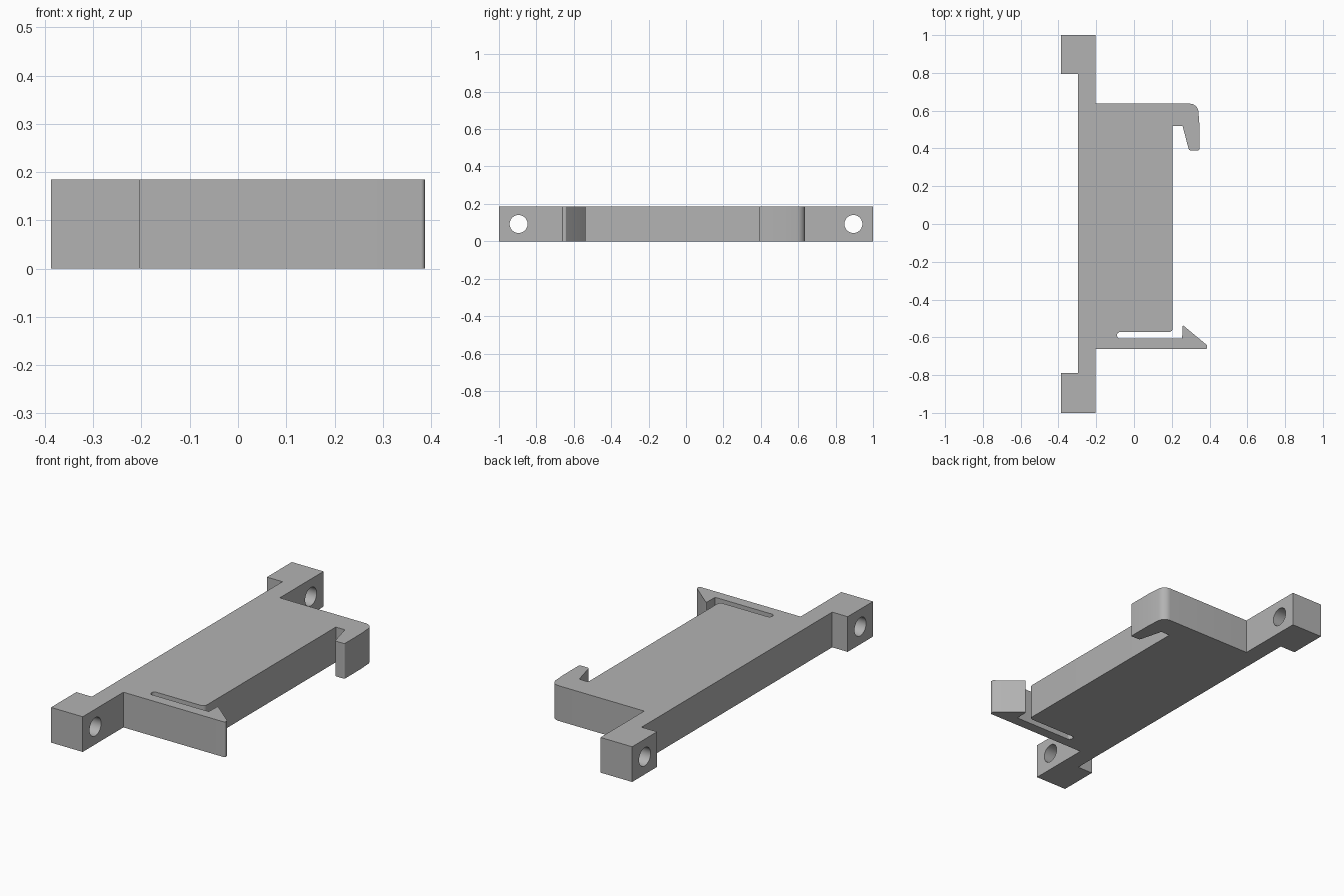
import bpy
import bmesh
import math
from mathutils import Vector

cube = bpy.data.objects.get("Cube")
if cube:
    bpy.data.objects.remove(cube, do_unlink=True)

HEIGHT = 0.185
HOLE_Y = 0.895
HOLE_RADIUS = 0.048

grey = bpy.data.materials.new("plain grey")
grey.use_nodes = True
colour = (0.45, 0.45, 0.45, 1)
grey.diffuse_color = colour
grey.node_tree.nodes["Principled BSDF"].inputs["Base Color"].default_value = colour


def rounded(points, steps=6):
    """Turn (x, y, radius) corners into an outline with arc fillets."""
    outline = []
    for i, (x, y, radius) in enumerate(points):
        corner = Vector((x, y))
        if not radius:
            outline.append(corner)
            continue
        a = (Vector(points[i - 1][:2]) - corner).normalized()
        b = (Vector(points[(i + 1) % len(points)][:2]) - corner).normalized()
        half = a.angle(b) / 2
        centre = corner + (a + b).normalized() * radius / math.sin(half)
        start = corner + a * radius / math.tan(half) - centre
        end = corner + b * radius / math.tan(half) - centre
        for s in range(steps + 1):
            t = s / steps
            outline.append(centre + start.lerp(end, t).normalized() * radius)
    return outline


# Bracket outline: mounting ears, snap arm, slot, plate and hooked arm
profile = [
    (-0.387, -1, 0), (-0.203, -1, 0), (-0.203, -0.662, 0),
    (0.387, -0.662, 0.008), (0.387, -0.642, 0.006), (0.257, -0.534, 0.004),
    (0.255, -0.607, 0), (-0.09, -0.607, 0.017), (-0.09, -0.572, 0.017),
    (0.205, -0.572, 0.02), (0.205, 0.52, 0), (0.257, 0.52, 0.006),
    (0.291, 0.39, 0.012), (0.346, 0.39, 0.006), (0.346, 0.53, 0),
    (0.338, 0.637, 0.045), (-0.203, 0.637, 0), (-0.203, 1, 0),
    (-0.387, 1, 0), (-0.387, 0.793, 0), (-0.297, 0.793, 0),
    (-0.297, -0.79, 0), (-0.387, -0.79, 0),
]
bm = bmesh.new()
base = bm.faces.new([bm.verts.new((p.x, p.y, 0)) for p in rounded(profile)])
extrusion = bmesh.ops.extrude_face_region(bm, geom=[base], use_keep_orig=True)
top = [v for v in extrusion["geom"] if isinstance(v, bmesh.types.BMVert)]
bmesh.ops.translate(bm, verts=top, vec=(0, 0, HEIGHT))
bmesh.ops.recalc_face_normals(bm, faces=bm.faces)
mesh = bpy.data.meshes.new("clip_bracket")
bm.to_mesh(mesh)
bm.free()
bracket = bpy.data.objects.new("clip_bracket", mesh)
bpy.context.collection.objects.link(bracket)
mesh.materials.append(grey)

# Screw holes through both ears
cutters = []
for side in (-1, 1):
    bpy.ops.mesh.primitive_cylinder_add(
        vertices=40, radius=HOLE_RADIUS, depth=0.4,
        location=(-0.295, side * HOLE_Y, HEIGHT / 2),
        rotation=(0, math.pi / 2, 0))
    cutter = bpy.context.object
    cutter.name = "screw_hole_cutter"
    cutter.data.materials.append(grey)
    cutter.hide_render = True
    cutters.append(cutter)
    cut = bracket.modifiers.new("screw_hole", "BOOLEAN")
    cut.object = cutter
    cut.solver = "EXACT"

# Bake the holes, then drop the cutters
bpy.ops.object.select_all(action="DESELECT")
bracket.select_set(True)
bpy.context.view_layer.objects.active = bracket
for name in [m.name for m in bracket.modifiers]:
    bpy.ops.object.modifier_apply(modifier=name)
for cutter in cutters:
    bpy.data.objects.remove(cutter, do_unlink=True)
bpy.ops.object.shade_smooth_by_angle(angle=math.radians(30))
